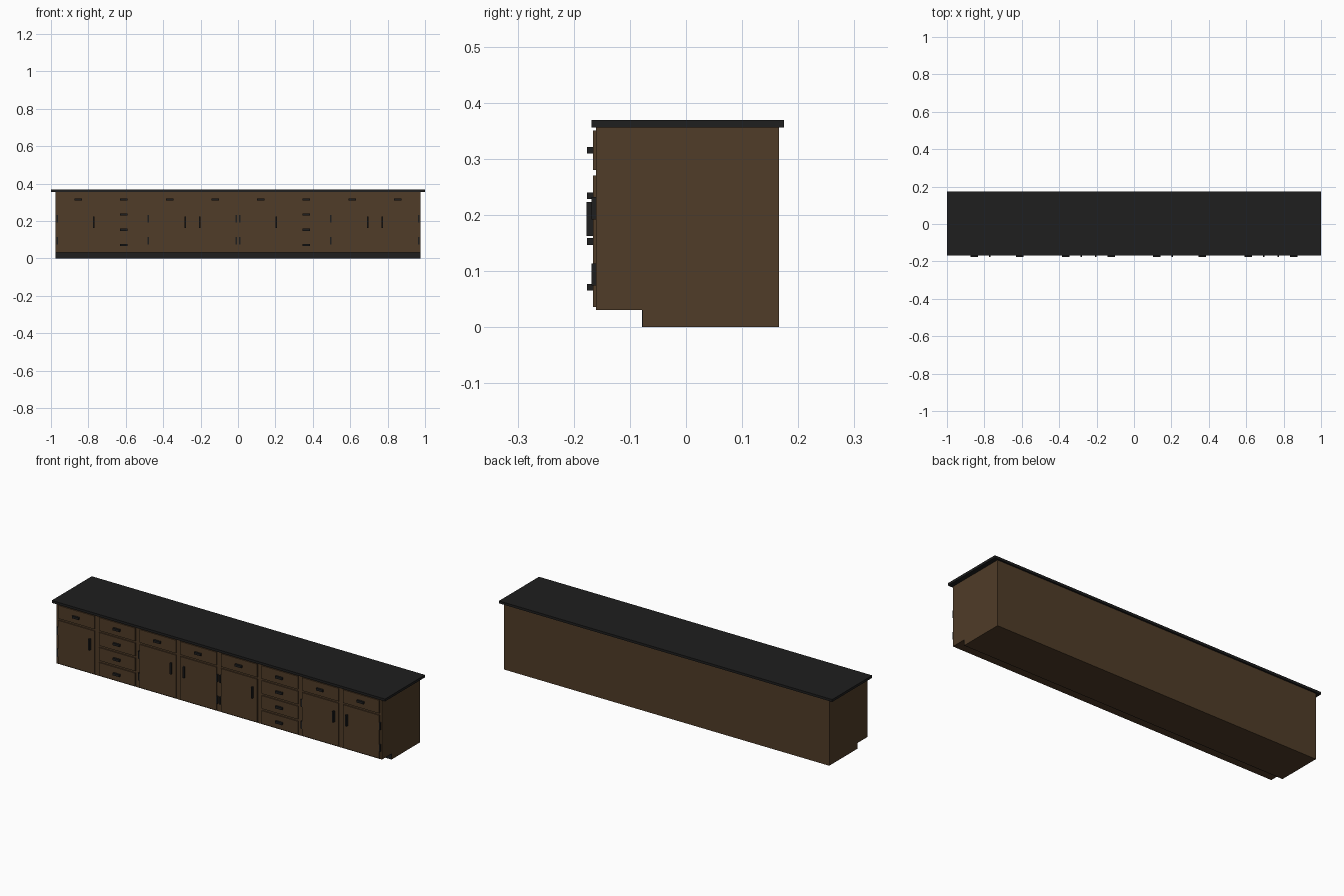
import bpy, bmesh

if "Cube" in bpy.data.objects:
    bpy.data.objects.remove(bpy.data.objects["Cube"])

def material(name, rgb):
    m = bpy.data.materials.new(name)
    m.diffuse_color = (*rgb, 1)
    m.use_nodes = True
    m.node_tree.nodes["Principled BSDF"].inputs["Base Color"].default_value = m.diffuse_color
    return m

WOOD = material("dark_wood", (0.08, 0.045, 0.021))
BLACK = material("black", (0.013, 0.013, 0.013))

def finish(name, bm, mat):
    bmesh.ops.recalc_face_normals(bm, faces=bm.faces[:])
    me = bpy.data.meshes.new(name)
    bm.to_mesh(me)
    bm.free()
    me.materials.append(mat)
    ob = bpy.data.objects.new(name, me)
    bpy.context.collection.objects.link(ob)
    return ob

def box(name, x, y, z, mat):
    """Box from (min, max) ranges."""
    bm = bmesh.new()
    bmesh.ops.create_cube(bm, size=1)
    for v in bm.verts:
        v.co = [(r[0] + r[1]) / 2 + c * (r[1] - r[0]) for r, c in zip((x, y, z), v.co)]
    return finish(name, bm, mat)

HALF = 0.976          # half length of the carcass
UNIT = HALF / 4       # eight equal units
FRONT, FACE = -0.16, -0.166

# Carcass: side profile with toe recess, extruded along x
profile = [(FRONT, 0.031), (-0.077, 0.031), (-0.077, 0), (0.166, 0), (0.166, 0.357), (FRONT, 0.357)]
bm = bmesh.new()
face = bm.faces.new([bm.verts.new((-HALF, y, z)) for y, z in profile])
ext = bmesh.ops.extrude_face_region(bm, geom=[face])
bmesh.ops.translate(bm, vec=(2 * HALF, 0, 0),
                    verts=[g for g in ext["geom"] if isinstance(g, bmesh.types.BMVert)])
bm.faces.ensure_lookup_table()
if not any(all(abs(v.co.x + HALF) < 1e-5 for v in f.verts) for f in bm.faces):
    bm.faces.new([v for v in bm.verts if v.co.x < 0])
finish("carcass", bm, WOOD)

# Worktop and toe board
box("worktop", (-1, 1), (-0.168, 0.175), (0.356, 0.369), BLACK)
box("toe_board", (-HALF, HALF), (-0.078, -0.075), (0, 0.031), BLACK)

def panel(name, cx, z0, z1):
    box(name, (cx - 0.109, cx + 0.109), (FACE, FRONT + 0.001), (z0, z1), WOOD)

def drawer(cx, z0):
    panel("drawer_front", cx, z0, z0 + 0.071)
    zc = z0 + 0.0355
    box("drawer_handle", (cx - 0.02, cx + 0.02), (-0.176, FACE + 0.001), (zc - 0.006, zc + 0.006), BLACK)

def door(cx, hinge):
    """hinge is -1 for left hung, 1 for right hung."""
    panel("door", cx, 0.036, 0.27)
    hx = cx - hinge * 0.083
    box("door_handle", (hx - 0.004, hx + 0.004), (-0.177, FACE + 0.001), (0.163, 0.223), BLACK)
    px = cx + hinge * 0.113
    for zc in (0.094, 0.212):
        box("hinge", (px - 0.004, px + 0.004), (-0.168, FRONT + 0.001), (zc - 0.02, zc + 0.02), BLACK)

# Units left to right: 0 is a drawer stack, otherwise the hinge side
for i, kind in enumerate((-1, 0, -1, 1, -1, 0, -1, 1)):
    cx = -HALF + UNIT * (i + 0.5)
    drawer(cx, 0.28)
    if kind:
        door(cx, kind)
    else:
        for k in range(3):
            drawer(cx, 0.036 + k * 0.0815)
